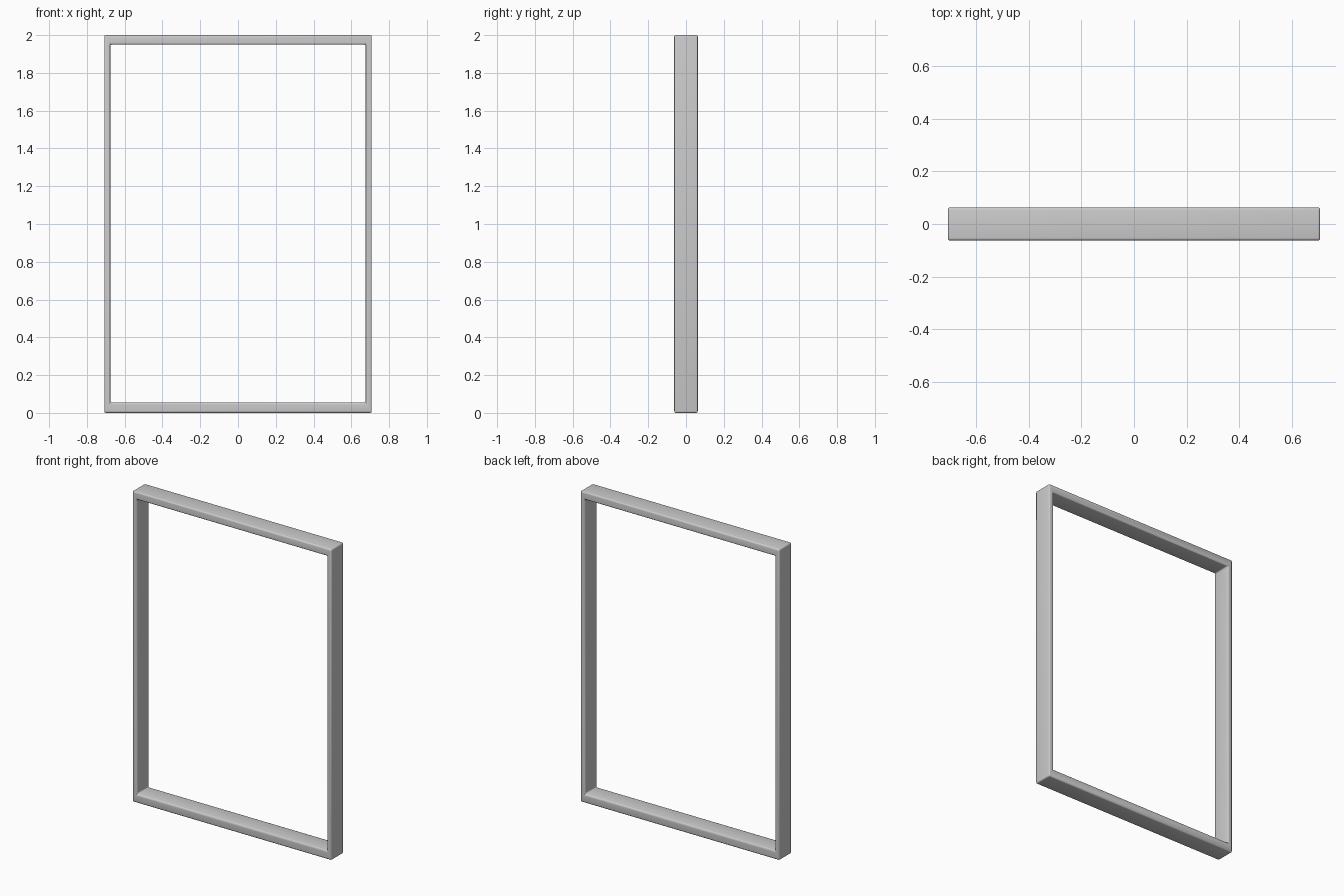
import bpy, bmesh

if "Cube" in bpy.data.objects:
    bpy.data.objects.remove(bpy.data.objects["Cube"])

HALF_W, HALF_D = 0.708, 0.0625
INNER_W, INNER_BOTTOM, INNER_TOP, HEIGHT = 0.676, 0.056, 1.95, 2.0


def rect(bm, w, z0, z1, y):
    return [bm.verts.new((x, y, z)) for x, z in ((-w, z0), (w, z0), (w, z1), (-w, z1))]


# Rectangular frame: one hollow loop with mitred corners
bm = bmesh.new()
loops = [rect(bm, HALF_W, 0, HEIGHT, -HALF_D),
         rect(bm, INNER_W, INNER_BOTTOM, INNER_TOP, -HALF_D),
         rect(bm, INNER_W, INNER_BOTTOM, INNER_TOP, HALF_D),
         rect(bm, HALF_W, 0, HEIGHT, HALF_D)]
for k in range(4):
    a, b = loops[k], loops[(k + 1) % 4]
    for i in range(4):
        j = (i + 1) % 4
        bm.faces.new((a[i], a[j], b[j], b[i]))
bmesh.ops.recalc_face_normals(bm, faces=bm.faces)
mesh = bpy.data.meshes.new("frame")
bm.to_mesh(mesh)
bm.free()
frame = bpy.data.objects.new("frame", mesh)
bpy.context.collection.objects.link(frame)

# Softly rounded edges
bevel = frame.modifiers.new("rounded_edges", 'BEVEL')
bevel.width = 0.009
bevel.segments = 4
bevel.limit_method = 'ANGLE'

bpy.context.view_layer.objects.active = frame
frame.select_set(True)
bpy.ops.object.modifier_apply(modifier=bevel.name)
bpy.ops.object.shade_smooth_by_angle()
